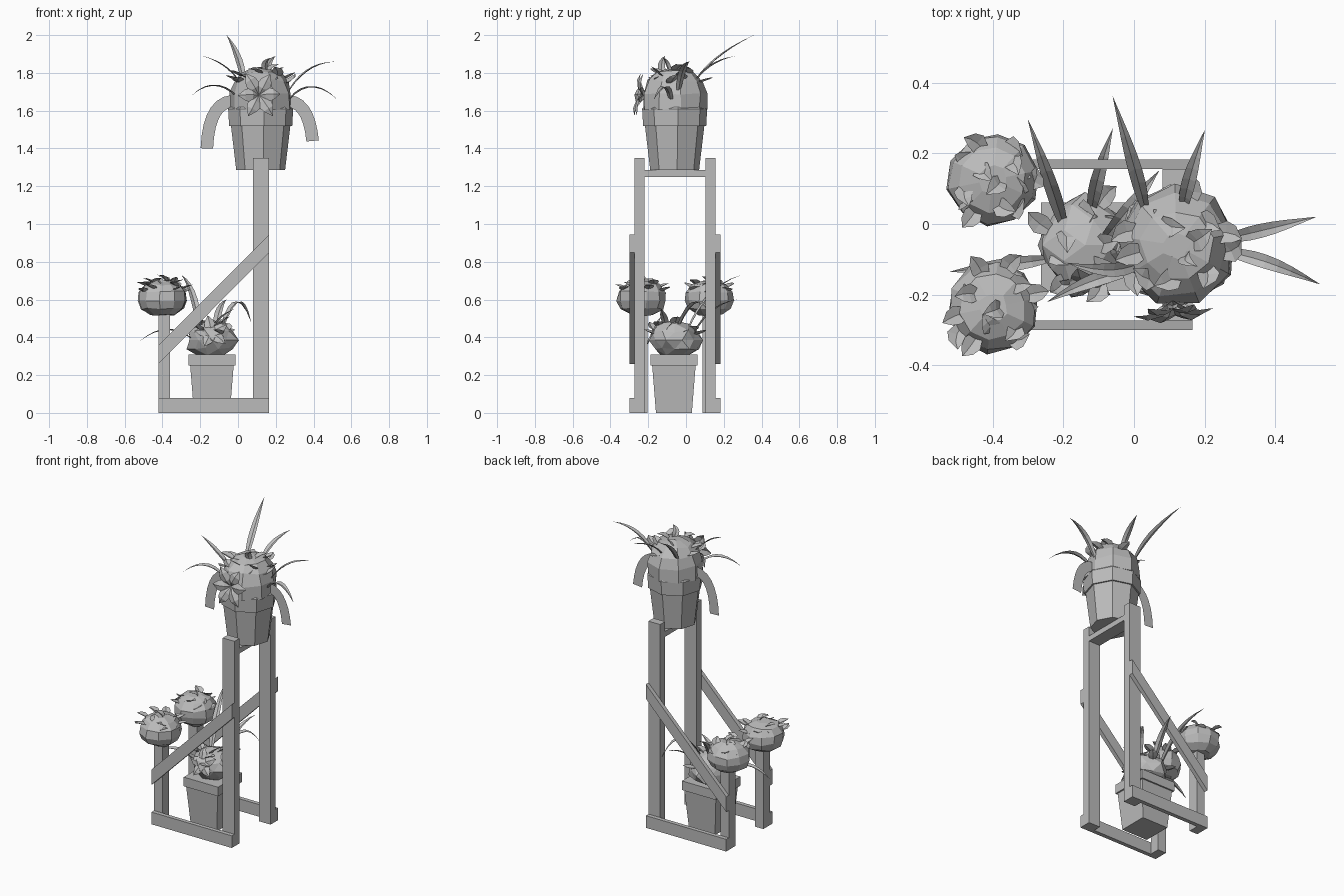
import bpy, bmesh, math, random
from mathutils import Vector, Matrix

random.seed(4)
cube = bpy.data.objects.get("Cube")
if cube:
    bpy.data.objects.remove(cube, do_unlink=True)

mat = bpy.data.materials.new("plain grey")
mat.use_nodes = True
GREY = (0.5, 0.5, 0.5, 1)
mat.diffuse_color = GREY
mat.node_tree.nodes["Principled BSDF"].inputs["Base Color"].default_value = GREY
UP = Vector((0, 0, 1))


def finish(name, bm, closed=True):
    if closed:
        bmesh.ops.recalc_face_normals(bm, faces=bm.faces)
    mesh = bpy.data.meshes.new(name)
    bm.to_mesh(mesh)
    bm.free()
    mesh.materials.append(mat)
    obj = bpy.data.objects.new(name, mesh)
    bpy.context.scene.collection.objects.link(obj)
    return obj


def prism(name, outline, y0, y1):
    """Extrude an x-z outline along y."""
    bm = bmesh.new()
    face = bm.faces.new([bm.verts.new((x, y0, z)) for x, z in outline])
    out = bmesh.ops.extrude_face_region(bm, geom=[face])
    verts = [v for v in out["geom"] if isinstance(v, bmesh.types.BMVert)]
    bmesh.ops.translate(bm, verts=verts, vec=(0, y1 - y0, 0))
    return finish(name, bm)


def box(name, x0, x1, y0, y1, z0, z1):
    return prism(name, [(x0, z0), (x1, z0), (x1, z1), (x0, z1)], y0, y1)


def lathe(name, cx, cy, profile, sides, turn=0.0, jitter=0.0):
    """Stack rings of (radius, z) with flat caps."""
    bm = bmesh.new()
    rings = []
    for r, z in profile:
        ring = []
        for i in range(sides):
            a = turn + math.tau * i / sides
            k = r + random.uniform(-jitter, jitter)
            h = z + random.uniform(-jitter, jitter)
            ring.append(bm.verts.new((cx + k * math.cos(a), cy + k * math.sin(a), h)))
        rings.append(ring)
    for low, high in zip(rings, rings[1:]):
        for i in range(sides):
            j = (i + 1) % sides
            bm.faces.new((low[i], low[j], high[j], high[i]))
    bm.faces.new(rings[0][::-1])
    bm.faces.new(rings[-1])
    return finish(name, bm)


def lump(name, centre, size, jitter, floor):
    """Crumpled low-poly mound, flattened at the floor height."""
    bm = bmesh.new()
    bmesh.ops.create_icosphere(bm, subdivisions=2, radius=1)
    for v in bm.verts:
        k = 1 + random.uniform(-jitter, jitter * 0.6)
        v.co = Vector(centre) + Vector([c * s * k for c, s in zip(v.co, size)])
        v.co.z = max(v.co.z, floor)
    return finish(name, bm)


def blade(bm, p0, p1, p2, width, side=None, tip=True, steps=7):
    """Folded leaf along a curve; width is half the full width."""
    p0, p1, p2 = Vector(p0), Vector(p1), Vector(p2)
    across = side or (p2 - p0).cross(UP)
    if across.length < 0.001:
        across = Vector((1, 0, 0))
    rows = []
    for i in range(steps + 1):
        t = i / steps
        p = p0 * (1 - t) ** 2 + p1 * 2 * t * (1 - t) + p2 * t * t
        tangent = ((p1 - p0) * (1 - t) + (p2 - p1) * t).normalized()
        s = across.normalized()
        if not tip:
            s = tangent.cross(Vector((0, 1, 0)))
        w = width * max(math.sin(math.pi * (0.2 + 0.8 * t)), 0.02) if tip else width
        fold = s.cross(tangent) * (-0.35 * w if tip else 0)
        rows.append([bm.verts.new(q) for q in (p - s * w, p + fold, p + s * w)])
    for a, b in zip(rows, rows[1:]):
        for k in range(2):
            bm.faces.new((a[k], a[k + 1], b[k + 1], b[k]))


def blades(name, paths, width, **kw):
    bm = bmesh.new()
    for path in paths:
        blade(bm, *path, width, **kw)
    return finish(name, bm, False)


def rosette(name, centre, facing, count, length, width, reach):
    """Ring of broad pointed leaves around an outward axis."""
    bm = bmesh.new()
    axis = Vector(facing).normalized()
    u = axis.orthogonal().normalized()
    c = Vector(centre)
    for i in range(count):
        d = Matrix.Rotation(math.tau * i / count + 0.3, 3, axis) @ u
        ln = length * random.uniform(0.85, 1.1)
        blade(bm, c, c + d * ln * 0.5 + axis * reach, c + d * ln + axis * reach * 0.6,
              width, side=axis.cross(d), steps=3)
    return finish(name, bm, False)


def crumple(name, centre, size, count, length, width):
    """Short loose leaves scattered over the top of a mound."""
    bm = bmesh.new()
    for i in range(count):
        a = i * 2.4
        tilt = 0.25 + 0.95 * math.sqrt(i / count)
        n = Vector((math.sin(tilt) * math.cos(a), math.sin(tilt) * math.sin(a), math.cos(tilt)))
        base = Vector(centre) + Vector([k * s * 0.95 for k, s in zip(n, size)])
        d = Vector((random.uniform(-1, 1), random.uniform(-1, 1), 0.2)).normalized()
        blade(bm, base, base + n * length * 0.5 + d * length * 0.3,
              base + d * length + n * length * 0.2, width, steps=3)
    return finish(name, bm, False)


# Wooden stand: two mirrored side frames and a top bar
MID_Y = -0.059
for label, s in (("right_hand", -1), ("left_hand", 1)):
    def ys(a, b):
        return sorted((MID_Y + s * a, MID_Y + s * b))
    box("tall_post_" + label, 0.08, 0.165, *ys(0.162, 0.214), 0, 1.35)
    box("short_post_" + label, -0.42, -0.36, *ys(0.146, 0.214), 0, 0.55)
    box("base_rail_" + label, -0.42, 0.165, *ys(0.214, 0.241), 0, 0.08)
    prism("brace_" + label, [(-0.42, 0.26), (0.165, 0.85), (0.165, 0.945), (-0.42, 0.36)],
          *ys(0.214, 0.241))
box("top_bar", 0.08, 0.165, MID_Y - 0.162, MID_Y + 0.162, 1.25, 1.285)

# Round heads on the short posts
for label, cy in (("front", -0.235), ("back", 0.125)):
    lathe("head_" + label, -0.4, cy,
          [(0.065, 0.52), (0.112, 0.552), (0.13, 0.595), (0.125, 0.64), (0.095, 0.68), (0.04, 0.70)],
          10, 0.2, 0.005)
    crumple("head_leaves_" + label, (-0.4, cy, 0.60), (0.118, 0.118, 0.105), 14, 0.065, 0.028)

# Lower square pot and its plant
ROOT2 = math.sqrt(2)
PX, PY = -0.138, -0.064
lathe("lower_pot", PX, PY,
      [(r * ROOT2, z) for r, z in ((0.095, 0), (0.115, 0.25), (0.125, 0.25), (0.125, 0.31))],
      4, math.pi / 4)
lump("lower_mound", (PX, -0.06, 0.385), (0.14, 0.14, 0.1), 0.13, 0.305)
crumple("lower_small_leaves", (PX, -0.06, 0.385), (0.13, 0.13, 0.09), 12, 0.07, 0.03)
rosette("lower_rosette", (-0.14, -0.16, 0.42), (0, -1, 0.5), 5, 0.1, 0.032, 0.02)
blades("lower_blades", [
    ((-0.2, 0.0, 0.42), (-0.23, 0.1, 0.68), (-0.3, 0.295, 0.73)),
    ((-0.12, 0.04, 0.42), (-0.11, 0.12, 0.58), (-0.06, 0.27, 0.60)),
    ((-0.09, -0.05, 0.44), (0.0, 0.06, 0.72), (0.07, 0.15, 0.48)),
    ((-0.25, -0.1, 0.40), (-0.38, -0.12, 0.50), (-0.52, -0.135, 0.38)),
    ((-0.14, -0.1, 0.45), (-0.1, -0.12, 0.52), (-0.02, -0.13, 0.55)),
], 0.02)

# Upper round pot and its plant
TX, TY = 0.12, -0.06
lathe("upper_pot", TX, TY,
      [(0.13, 1.285), (0.158, 1.52), (0.168, 1.52), (0.173, 1.61), (0.165, 1.62)], 8, 0.1)
lathe("upper_mound", TX, TY,
      [(0.168, 1.61), (0.168, 1.69), (0.145, 1.76), (0.10, 1.805), (0.04, 1.825)], 9, 0.2, 0.008)
crumple("upper_small_leaves", (TX, TY, 1.70), (0.14, 0.14, 0.12), 14, 0.08, 0.033)
rosette("front_rosette", (0.11, -0.22, 1.68), (0.1, -1, 0.15), 6, 0.13, 0.04, 0.05)
blades("upper_blades", [
    ((0.03, 0.05, 1.76), (0.01, 0.14, 1.90), (-0.06, 0.36, 2.0)),
    ((0.14, 0.05, 1.76), (0.15, 0.12, 1.87), (0.2, 0.265, 1.89)),
    ((0.27, -0.04, 1.71), (0.36, -0.02, 1.86), (0.515, 0.02, 1.86)),
    ((0.27, -0.08, 1.66), (0.38, -0.1, 1.80), (0.525, -0.17, 1.66)),
    ((0.02, -0.11, 1.74), (-0.05, -0.15, 1.86), (-0.19, -0.11, 1.89)),
    ((0.0, -0.13, 1.67), (-0.12, -0.15, 1.80), (-0.245, -0.22, 1.68)),
    ((0.15, -0.08, 1.80), (0.12, -0.1, 1.87), (0.18, -0.12, 1.88)),
], 0.02)
blades("drooping_ribbons", [
    ((-0.03, -0.06, 1.65), (-0.155, -0.06, 1.64), (-0.165, -0.06, 1.40)),
    ((0.27, -0.06, 1.65), (0.375, -0.06, 1.64), (0.395, -0.06, 1.44)),
], 0.033, tip=False)
